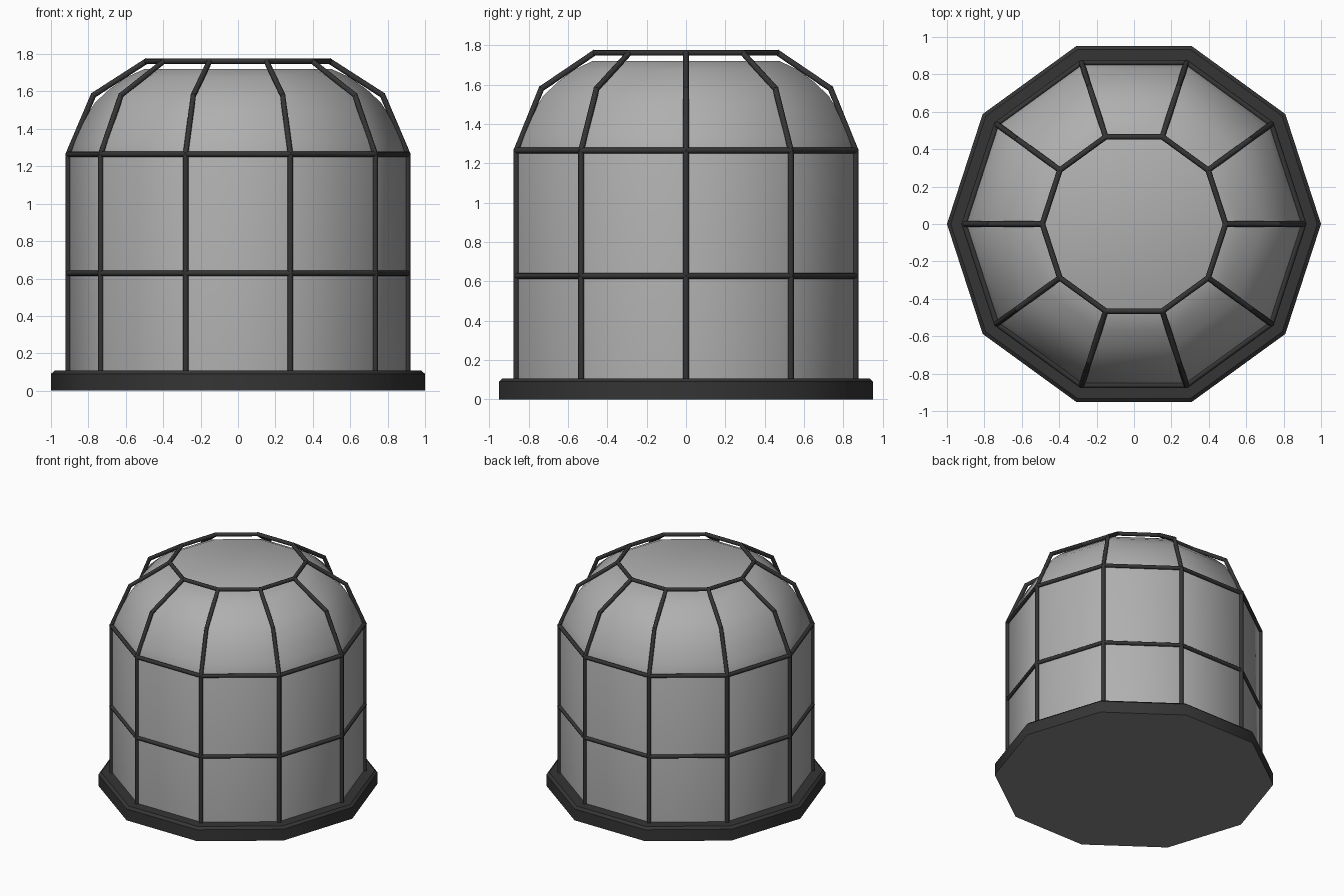
import bpy, bmesh, math
from mathutils import Vector

if "Cube" in bpy.data.objects:
    bpy.data.objects.remove(bpy.data.objects["Cube"])

SIDES = 10


def material(name, v):
    m = bpy.data.materials.new(name)
    m.diffuse_color = (v, v, v, 1)
    m.use_nodes = True
    m.node_tree.nodes["Principled BSDF"].inputs["Base Color"].default_value = m.diffuse_color
    return m


dark = material("dark_metal", 0.035)
under = material("underside_grey", 0.24)
pane = material("pane_grey", 0.43)


def pt(i, r, z):
    a = 2 * math.pi * i / SIDES
    return Vector((r * math.cos(a), r * math.sin(a), z))


def finish(name, bm, *mats):
    bmesh.ops.recalc_face_normals(bm, faces=bm.faces)
    me = bpy.data.meshes.new(name)
    bm.to_mesh(me)
    bm.free()
    ob = bpy.data.objects.new(name, me)
    bpy.context.collection.objects.link(ob)
    for m in mats:
        me.materials.append(m)
    return ob


def smooth(ob, angle):
    bpy.ops.object.select_all(action='DESELECT')
    bpy.context.view_layer.objects.active = ob
    ob.select_set(True)
    bpy.ops.object.shade_smooth_by_angle(angle=math.radians(angle))


def lathe(name, profile, *mats):
    """Ten-sided solid from (radius, z) points, capped at both ends."""
    bm = bmesh.new()
    rings = [[bm.verts.new(pt(i, r, z)) for i in range(SIDES)] for r, z in profile]
    for a, b in zip(rings, rings[1:]):
        for i in range(SIDES):
            j = (i + 1) % SIDES
            bm.faces.new((a[i], a[j], b[j], b[i]))
    bm.faces.new(rings[-1])
    bm.faces.new(rings[0]).material_index = len(mats) - 1
    return finish(name, bm, *mats)


def bars(name, segments, radius=0.015):
    """Thin round bars between pairs of points."""
    bm = bmesh.new()
    for p, q in segments:
        d = q - p
        m = d.to_track_quat('Z', 'Y').to_matrix().to_4x4()
        m.translation = (p + q) / 2
        bmesh.ops.create_cone(bm, cap_ends=True, segments=8, radius1=radius,
                              radius2=radius, depth=d.length + radius * 0.8, matrix=m)
    smooth(finish(name, bm, dark), 50)


# Base plinth with chamfered top edge and lighter underside
smooth(lathe("base", [(1.0, 0), (1.0, 0.09), (0.98, 0.107)], dark, under), 37)

# Smooth glass body: straight wall, rounded dome, flat top
smooth(lathe("glass_dome", [(0.903, 0.1), (0.903, 1.25), (0.873, 1.34), (0.83, 1.435),
                            (0.765, 1.54), (0.69, 1.61), (0.6, 1.675), (0.5, 1.72)],
             pane), 37)

# Upright bars, bent over the dome
path = [(0.907, 0.1), (0.907, 1.265), (0.773, 1.58), (0.49, 1.762)]
bars("upright_bars", [(pt(i, *a), pt(i, *b)) for i in range(SIDES)
                      for a, b in zip(path, path[1:])])

# Horizontal rings
for name, r, z in (("middle_ring", 0.907, 0.628), ("eave_ring", 0.907, 1.265),
                   ("top_ring", 0.49, 1.762)):
    bars(name, [(pt(i, r, z), pt(i + 1, r, z)) for i in range(SIDES)])
